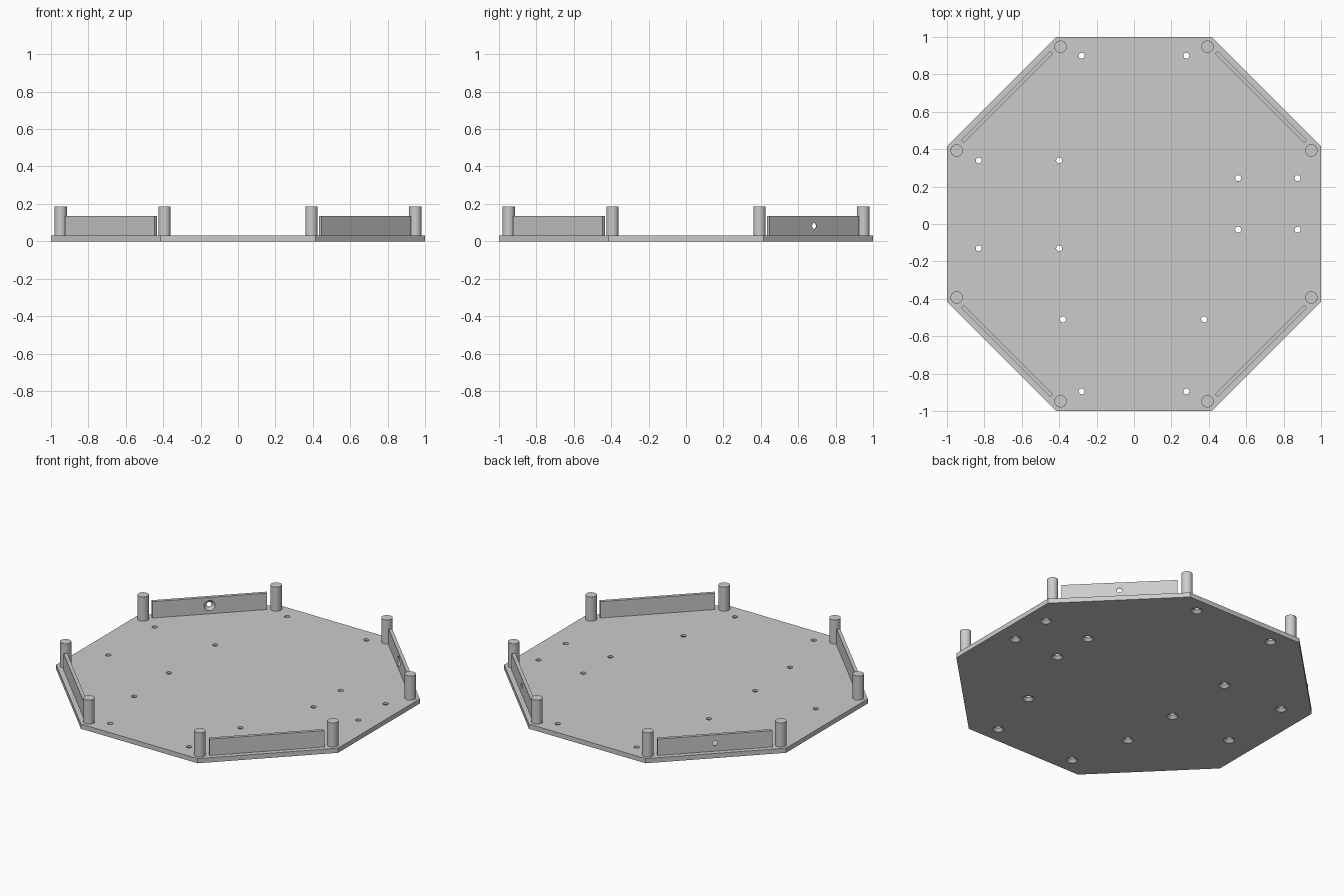
import bpy, bmesh, math
from mathutils import Matrix, Vector

cube = bpy.data.objects.get("Cube")
if cube:
    bpy.data.objects.remove(cube, do_unlink=True)

grey = bpy.data.materials.new("light grey")
grey.use_nodes = True
grey.diffuse_color = (0.6, 0.6, 0.6, 1)
grey.node_tree.nodes["Principled BSDF"].inputs["Base Color"].default_value = (0.6, 0.6, 0.6, 1)

PLATE_TOP = 0.03
POST_TOP = 0.185
WALL_TOP = 0.135
WALL_IN, WALL_OUT = 0.949, 0.97
HOLE_R, SINK_R, SINK_DEPTH = 0.016, 0.033, 0.017


def add_stack(bm, rings, sides, matrix=Matrix(), turn=0.0):
    """Closed solid from (radius, height) rings around the local z axis."""
    loops = []
    for r, z in rings:
        angles = [turn + math.tau * i / sides for i in range(sides)]
        loops.append([bm.verts.new(matrix @ Vector((r * math.cos(a), r * math.sin(a), z)))
                      for a in angles])
    for low, high in zip(loops, loops[1:]):
        for i in range(sides):
            j = (i + 1) % sides
            bm.faces.new((low[i], low[j], high[j], high[i]))
    bm.faces.new(loops[0][::-1])
    bm.faces.new(loops[-1])


def add_screw_cutter(bm, matrix, depth):
    """Countersunk hole with its wide mouth at local z = 0."""
    lip = 0.004
    slope = (SINK_R - HOLE_R) / SINK_DEPTH
    add_stack(bm, [(SINK_R + lip * slope, -lip), (HOLE_R, SINK_DEPTH),
                   (HOLE_R, depth + 0.02)], 24, matrix)


def finish(bm, name):
    bmesh.ops.recalc_face_normals(bm, faces=bm.faces)
    mesh = bpy.data.meshes.new(name)
    bm.to_mesh(mesh)
    bm.free()
    obj = bpy.data.objects.new(name, mesh)
    mesh.materials.append(grey)
    bpy.context.collection.objects.link(obj)
    return obj


def activate(obj):
    bpy.ops.object.select_all(action='DESELECT')
    obj.select_set(True)
    bpy.context.view_layer.objects.active = obj


def cut(obj, cutter):
    mod = obj.modifiers.new("holes", 'BOOLEAN')
    mod.operation = 'DIFFERENCE'
    mod.solver = 'EXACT'
    mod.object = cutter
    activate(obj)
    bpy.ops.object.modifier_apply(modifier=mod.name)
    bpy.data.objects.remove(cutter, do_unlink=True)


def smooth(obj):
    activate(obj)
    bpy.ops.object.shade_smooth_by_angle(angle=math.radians(30))


# Octagonal base plate, one unit from centre to each side
bm = bmesh.new()
corner = 1 / math.cos(math.pi / 8)
add_stack(bm, [(corner, 0), (corner, PLATE_TOP)], 8, turn=math.pi / 8)
plate = finish(bm, "base_plate")

# Screw holes, countersunk from below
holes = [(x, y) for x in (-0.28, 0.28) for y in (-0.895, 0.9)]
holes += [(x, y) for x in (-0.83, -0.4) for y in (-0.13, 0.34)]
holes += [(x, y) for x in (0.557, 0.875) for y in (-0.03, 0.245)]
holes += [(x, -0.51) for x in (-0.38, 0.375)]
bm = bmesh.new()
for x, y in holes:
    add_screw_cutter(bm, Matrix.Translation((x, y, 0)), PLATE_TOP)
cut(plate, finish(bm, "plate_hole_cutter"))
smooth(plate)

# Round posts at the eight corners
names = {(1, 1): "back_left", (-1, 1): "back_right",
         (-1, -1): "front_right", (1, -1): "front_left"}
for (sx, sy), place in names.items():
    for x, y, kind in ((0.393, 0.948, "inner"), (0.948, 0.393, "outer")):
        bm = bmesh.new()
        add_stack(bm, [(0.033, PLATE_TOP), (0.033, POST_TOP)], 32,
                  Matrix.Translation((sx * x, sy * y, 0)))
        smooth(finish(bm, f"{place}_{kind}_post"))

# Thin walls along the diagonal sides; the back pair has a screw hole
middle = (PLATE_TOP + WALL_TOP) / 2
for (sx, sy), place in names.items():
    turn = Matrix.Rotation(math.atan2(sy, sx), 4, 'Z')
    bm = bmesh.new()
    bmesh.ops.create_cube(bm, size=1, matrix=turn
                          @ Matrix.Translation(((WALL_IN + WALL_OUT) / 2, 0, middle))
                          @ Matrix.Diagonal((WALL_OUT - WALL_IN, 0.676, WALL_TOP - PLATE_TOP, 1)))
    wall = finish(bm, f"{place}_wall")
    if sy > 0:
        bm = bmesh.new()
        add_screw_cutter(bm, turn @ Matrix.Translation((WALL_IN, 0, middle))
                         @ Matrix.Rotation(math.pi / 2, 4, 'Y'), WALL_OUT - WALL_IN)
        cut(wall, finish(bm, "wall_hole_cutter"))
        smooth(wall)
